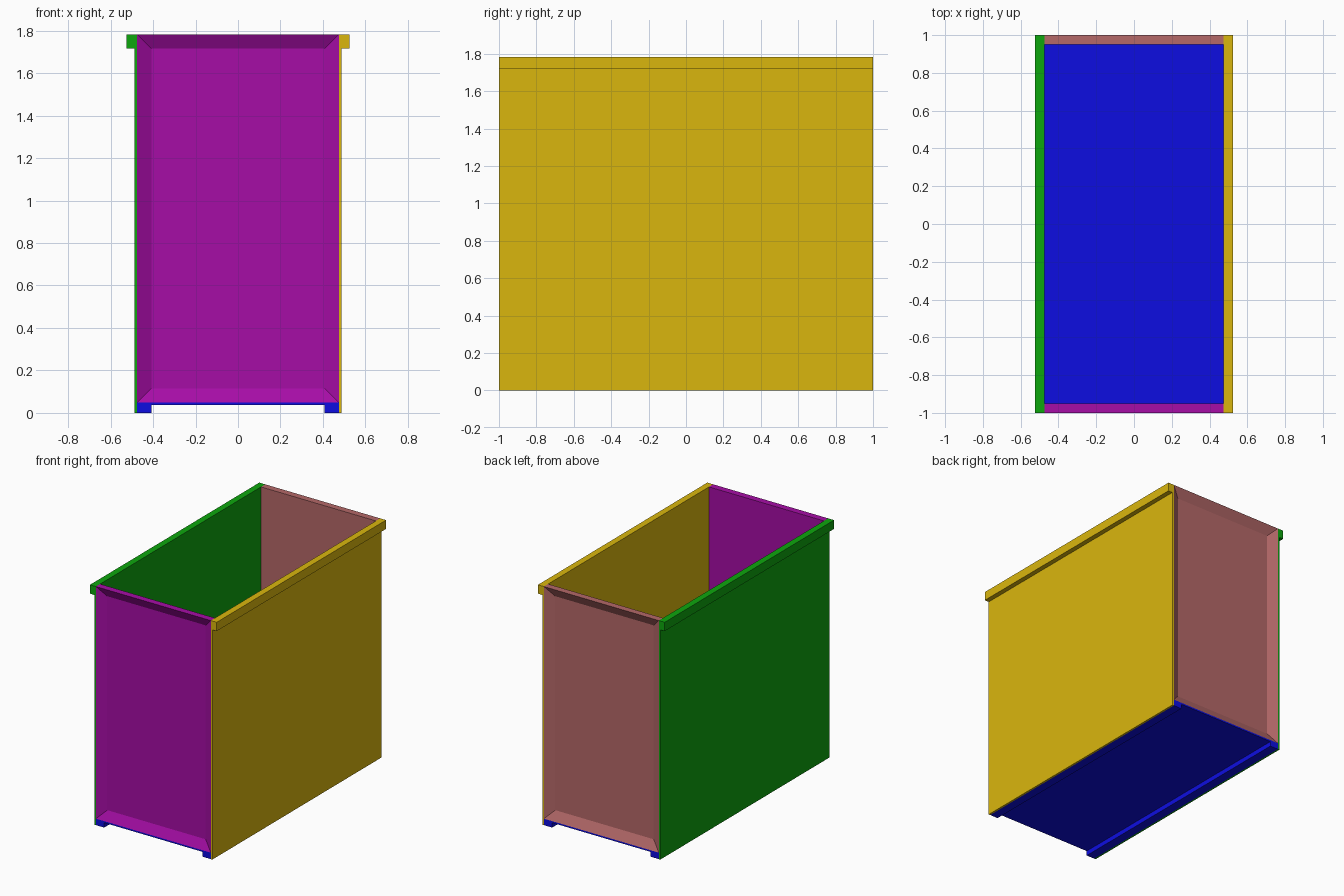
import bpy, bmesh
from mathutils import Vector

if "Cube" in bpy.data.objects:
    bpy.data.objects.remove(bpy.data.objects["Cube"])

HALF_W, HALF_L, TOP = 0.475, 1.0, 1.783   # inner half width, half length, height
FRAME = 0.068                             # frame, rail and rim width
SKIN = 0.013                              # sheet thickness


def finish(bm, name, color):
    bmesh.ops.recalc_face_normals(bm, faces=bm.faces)
    mesh = bpy.data.meshes.new(name)
    bm.to_mesh(mesh)
    bm.free()
    obj = bpy.data.objects.new(name, mesh)
    bpy.context.collection.objects.link(obj)
    mat = bpy.data.materials.new(name + "_paint")
    mat.diffuse_color = (*color, 1)
    mat.use_nodes = True
    mat.node_tree.nodes["Principled BSDF"].inputs["Base Color"].default_value = mat.diffuse_color
    mesh.materials.append(mat)


def extruded(name, profile, color):
    """Extrude an x-z profile along the whole length in y."""
    bm = bmesh.new()
    face = bm.faces.new([bm.verts.new((x, -HALF_L, z)) for x, z in profile])
    ext = bmesh.ops.extrude_face_region(bm, geom=[face])
    verts = [g for g in ext["geom"] if isinstance(g, bmesh.types.BMVert)]
    bmesh.ops.translate(bm, verts=verts, vec=(0, 2 * HALF_L, 0))
    finish(bm, name, color)


def end_panel(name, side, color):
    """Framed end wall with a recessed outer field."""
    z0, thick = 0.048, 0.05
    bm = bmesh.new()
    bmesh.ops.create_cube(bm, size=1)
    bmesh.ops.scale(bm, verts=bm.verts, vec=(2 * HALF_W, thick, TOP - z0))
    bmesh.ops.translate(bm, verts=bm.verts,
                        vec=(0, side * (HALF_L - thick / 2), (TOP + z0) / 2))
    bm.normal_update()
    outer = max(bm.faces, key=lambda f: f.normal.dot(Vector((0, side, 0))))
    bmesh.ops.inset_region(bm, faces=[outer], thickness=FRAME, use_even_offset=True)
    bmesh.ops.translate(bm, verts=outer.verts, vec=(0, -side * (thick - SKIN), 0))
    finish(bm, name, color)


# Side walls with an outward top rim
for name, s, color in (("right_wall", 1, (0.70, 0.47, 0.004)),
                       ("left_wall", -1, (0.004, 0.38, 0.004))):
    profile = [(HALF_W, 0), (HALF_W + SKIN, 0), (HALF_W + SKIN, TOP - 0.066),
               (0.524, TOP - 0.066), (0.524, TOP), (HALF_W, TOP)]
    extruded(name, [(s * x, z) for x, z in profile], color)

# Recessed end walls
end_panel("front_wall", -1, (0.38, 0.004, 0.38))
end_panel("back_wall", 1, (0.46, 0.14, 0.14))

# Floor with two lengthwise rails below
half = [(HALF_W, 0.048), (HALF_W, 0), (HALF_W - FRAME, 0), (HALF_W - FRAME, 0.036)]
extruded("floor", half + [(-x, z) for x, z in reversed(half)], (0.004, 0.004, 0.75))
